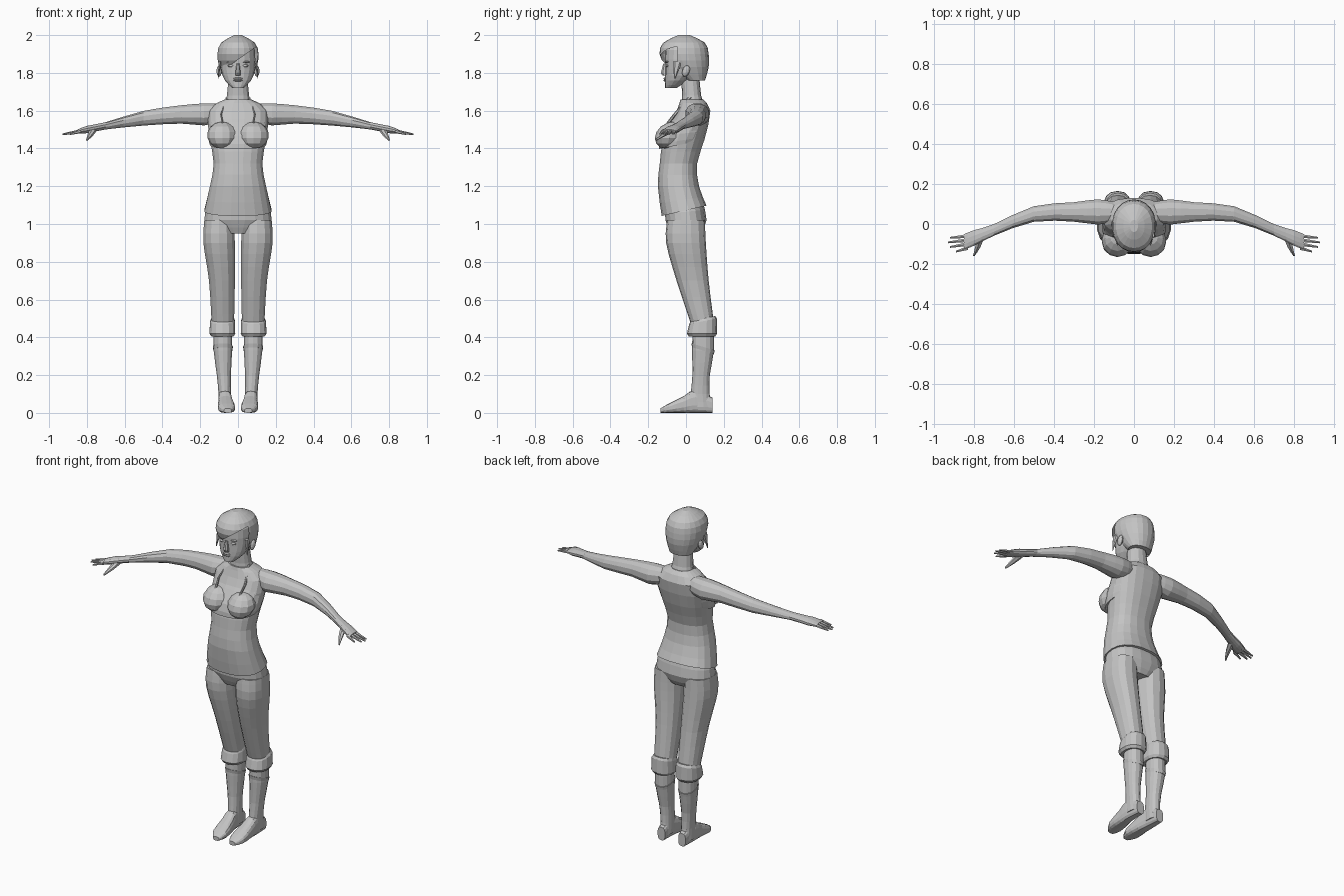
import bpy
import bmesh
from math import cos, sin, pi, copysign
from mathutils import Vector

cube = bpy.data.objects.get("Cube")
if cube:
    bpy.data.objects.remove(cube, do_unlink=True)

gray = bpy.data.materials.new("plain gray")
gray.use_nodes = True
gray.diffuse_color = (.55, .55, .55, 1)
gray.node_tree.nodes["Principled BSDF"].inputs["Base Color"].default_value = gray.diffuse_color


def finish(name, bm, mirrored):
    """Turn a bmesh into an object, mirrored to the other side if asked."""
    bmesh.ops.recalc_face_normals(bm, faces=bm.faces[:])
    mesh = bpy.data.meshes.new(name)
    bm.to_mesh(mesh)
    bm.free()
    mesh.materials.append(gray)
    obj = bpy.data.objects.new(name, mesh)
    bpy.context.collection.objects.link(obj)
    if mirrored:
        obj.modifiers.new("mirror", 'MIRROR').use_mirror_merge = False


def oval(wide, deep, x=0, y=0, z=0, tilt=0):
    """One cross-section: two radii, a centre and a slope."""
    return Vector((x, y, z, wide, deep, tilt))


def blend(sections, steps):
    """Insert smoothly interpolated sections between the given ones."""
    padded = [sections[0], *sections, sections[-1]]
    result = []
    for before, start, end, after in zip(padded, padded[1:], padded[2:], padded[3:]):
        for step in range(steps):
            t = step / steps
            pull, push = (end - before) / 2, (after - start) / 2
            bend = 3 * (end - start) - 2 * pull - push
            twist = 2 * (start - end) + pull + push
            result.append(start + pull * t + bend * t ** 2 + twist * t ** 3)
    return result + [sections[-1]]


def soft(value, power):
    return copysign(abs(value) ** power, value)


def loft_mesh(axis, sections, sides, power, steps):
    """Skin oval sections that lie square to the axis."""
    first, second = {'X': 'yz', 'Y': 'xz', 'Z': 'xy'}[axis]
    bm = bmesh.new()
    rings = []
    for section in blend(sections, steps):
        x, y, z, wide, deep, tilt = section
        ring = []
        for side in range(sides):
            angle = 2 * pi * (side + .5) / sides
            point = Vector((x, y, z))
            across = wide * soft(cos(angle), power)
            along = deep * soft(sin(angle), power)
            setattr(point, first, getattr(point, first) + across)
            setattr(point, second, getattr(point, second) + along)
            point.z += tilt * along
            ring.append(bm.verts.new(point))
        rings.append(ring)
    for low, high in zip(rings, rings[1:]):
        for side in range(sides):
            following = (side + 1) % sides
            bm.faces.new((low[side], low[following], high[following], high[side]))
    bm.faces.new(rings[0])
    bm.faces.new(rings[-1])
    return bm


def loft(name, axis, sections, sides=14, power=.9, steps=2, mirrored=False):
    finish(name, loft_mesh(axis, sections, sides, power, steps), mirrored)


def ball(name, centre, radii, lean=0, mirrored=False, segments=12):
    """Faceted ellipsoid, sheared back towards its top by lean."""
    bm = bmesh.new()
    bmesh.ops.create_uvsphere(bm, u_segments=segments, v_segments=segments // 2 + 1, radius=1)
    for v in bm.verts:
        x, y, z = (c * r for c, r in zip(v.co, radii))
        v.co = Vector((x, y + lean * z, z)) + Vector(centre)
    finish(name, bm, mirrored)


# Torso from the sloping hem up to the shoulders
loft("torso", 'Z', [
    oval(.18, .12, y=-.01, z=1.07, tilt=.23),
    oval(.15, .11, y=-.04, z=1.2),
    oval(.13, .1, y=-.04, z=1.32),
    oval(.15, .11, y=-.01, z=1.45),
    oval(.16, .09, y=.04, z=1.6),
    oval(.07, .06, y=.03, z=1.66)], sides=20, power=.85)

# Bust band, cups and halter straps
loft("bust_band", 'Z', [
    oval(.15, .115, y=-.03, z=1.42, tilt=.2),
    oval(.16, .12, y=-.01, z=1.48, tilt=.1),
    oval(.15, .08, y=.04, z=1.6)], sides=20, power=.85)
ball("bust", (.083, -.085, 1.47), (.08, .078, .072), lean=.25, mirrored=True)
loft("strap", 'Z', [
    oval(.005, .01, x=.07, y=-.12, z=1.5),
    oval(.005, .01, x=.09, y=-.06, z=1.58),
    oval(.005, .01, x=.06, y=.02, z=1.67)], sides=6, mirrored=True)

# Neck and head
loft("neck", 'Z', [
    oval(.08, .07, y=.04, z=1.6),
    oval(.06, .05, y=.03, z=1.68),
    oval(.05, .05, y=.02, z=1.8)])
loft("head", 'Z', [
    oval(.03, .03, y=-.08, z=1.72),
    oval(.07, .06, y=-.05, z=1.76),
    oval(.09, .09, y=-.02, z=1.82),
    oval(.09, .1, y=-.01, z=1.92),
    oval(.06, .07, y=-.01, z=1.97)], sides=18)

# Face details
loft("nose", 'Z', [
    oval(.015, .01, y=-.11, z=1.785),
    oval(.015, .02, y=-.114, z=1.8),
    oval(.008, .01, y=-.11, z=1.85)], sides=8)
for lip, height in (("upper_lip", 1.77), ("lower_lip", 1.76)):
    ball(lip, (0, -.11, height), (.024, .009, .006))
ball("eye", (.038, -.1, 1.838), (.017, .01, .008), mirrored=True)
ball("brow", (.04, -.1, 1.858), (.024, .01, .005), mirrored=True)
ball("ear", (.1, 0, 1.81), (.014, .02, .03), lean=.2, mirrored=True)

# Hair cap, cut open at the face below a slanted fringe
hair = loft_mesh('Z', [
    oval(.07, .05, y=.05, z=1.76),
    oval(.1, .11, y=.01, z=1.83),
    oval(.11, .13, y=-.01, z=1.9),
    oval(.09, .11, y=-.01, z=1.96),
    oval(.02, .03, y=-.01, z=2)], sides=22, power=.95, steps=2)
fringe_point, fringe_normal = Vector((0, 0, 1.87)), Vector((-.7, 0, 1))
side_point, side_normal = Vector((0, -.045, 0)), Vector((0, 1, 0))
for point, normal in ((fringe_point, fringe_normal), (side_point, side_normal)):
    bmesh.ops.bisect_plane(hair, geom=hair.verts[:] + hair.edges[:] + hair.faces[:],
                           plane_co=point, plane_no=normal)
opening = []
for face in hair.faces:
    middle = face.calc_center_median()
    below_fringe = (middle - fringe_point).dot(fringe_normal) < 0
    if below_fringe and (middle - side_point).dot(side_normal) < 0:
        opening.append(face)
bmesh.ops.delete(hair, geom=opening, context='FACES')
finish("hair", hair, mirrored=False)
loft("side_lock", 'Z', [
    oval(.002, .003, x=.105, y=-.06, z=1.77),
    oval(.009, .025, x=.095, y=-.045, z=1.86)], sides=6, mirrored=True)

# Arms and palms
loft("arm", 'X', [
    oval(.05, .05, x=.1, y=.06, z=1.59),
    oval(.065, .06, x=.18, y=.06, z=1.58),
    oval(.05, .05, x=.3, y=.06, z=1.58),
    oval(.04, .04, x=.5, y=.05, z=1.56),
    oval(.03, .02, x=.7, y=-.03, z=1.52),
    oval(.04, .02, x=.8, y=-.07, z=1.5),
    oval(.04, .01, x=.85, y=-.09, z=1.49)], sides=12, mirrored=True)

# Fingers fan out from the palm, the thumb points forward and down
for number, finger in enumerate(("index", "middle", "ring", "little")):
    loft(finger + "_finger", 'X', [
        oval(.011, .011, x=.83, y=.02 * number - .12, z=1.492),
        oval(.005, .004, x=.93 - .01 * (number - 2) ** 2, y=.023 * number - .138, z=1.475),
    ], sides=6, mirrored=True)
loft("thumb", 'Y', [
    oval(.02, .015, x=.765, y=-.065, z=1.503),
    oval(.015, .012, x=.78, y=-.115, z=1.475),
    oval(.005, .006, x=.8, y=-.16, z=1.445)], sides=6, mirrored=True)

# Trousers: hips, legs and rolled cuffs
loft("hips", 'Z', [
    oval(.16, .1, y=-.01, z=1.1, tilt=.2),
    oval(.18, .11, z=1.02),
    oval(.1, .08, z=.95)], sides=20, power=.85)
loft("trouser_leg", 'Z', [
    oval(.08, .1, x=.1, z=1.02),
    oval(.085, .105, x=.1, z=.9),
    oval(.07, .085, x=.085, y=.035, z=.7),
    oval(.06, .06, x=.08, y=.09, z=.46)], power=.85, steps=3, mirrored=True)
loft("cuff", 'Z', [
    oval(.06, .065, x=.08, y=.09, z=.5, tilt=.2),
    oval(.067, .073, x=.082, y=.09, z=.485, tilt=.2),
    oval(.07, .08, x=.083, y=.085, z=.42),
    oval(.06, .07, x=.082, y=.085, z=.405)], power=.85, steps=1, mirrored=True)

# Tall boots: shaft, rim and foot
loft("boot_shaft", 'Z', [
    oval(.05, .055, x=.08, y=.09, z=.44),
    oval(.05, .058, x=.08, y=.09, z=.33),
    oval(.038, .046, x=.075, y=.08, z=.2),
    oval(.034, .05, x=.07, y=.075, z=.1),
    oval(.034, .055, x=.07, y=.08, z=.03)], mirrored=True)
loft("boot_rim", 'Z', [
    oval(.054, .062, x=.08, y=.09, z=.35, tilt=-.3),
    oval(.05, .058, x=.08, y=.09, z=.33, tilt=-.3)], steps=1, mirrored=True)
loft("boot_foot", 'Y', [
    oval(.02, .012, x=.055, y=-.135, z=.012),
    oval(.045, .025, x=.06, y=-.09, z=.025),
    oval(.04, .045, x=.065, y=-.01, z=.045),
    oval(.034, .062, x=.07, y=.05, z=.062),
    oval(.025, .04, x=.07, y=.14, z=.04)], power=.7, mirrored=True)
